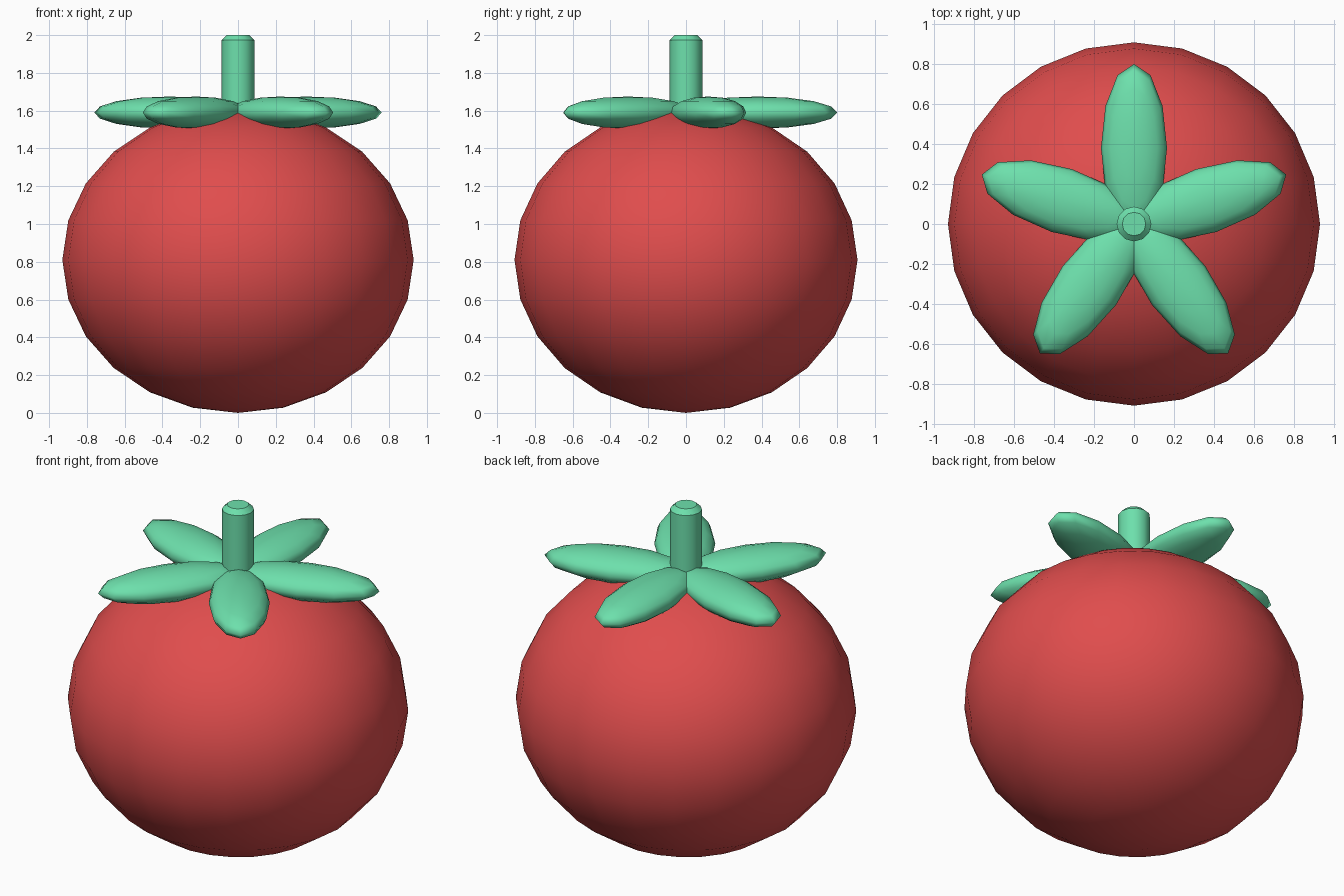
import bpy, math
from mathutils import Matrix

if "Cube" in bpy.data.objects:
    bpy.data.objects.remove(bpy.data.objects["Cube"])


def material(name, rgb):
    m = bpy.data.materials.new(name)
    m.diffuse_color = (*rgb, 1)
    m.use_nodes = True
    m.node_tree.nodes["Principled BSDF"].inputs["Base Color"].default_value = m.diffuse_color
    return m


RED = material("tomato red", (0.745, 0.074, 0.074))
GREEN = material("leaf green", (0.153, 0.745, 0.413))


def finish(name, mat, angle=180):
    ob = bpy.context.object
    ob.name = name
    ob.data.materials.append(mat)
    bpy.ops.object.shade_smooth_by_angle(angle=math.radians(angle))
    return ob


def ellipsoid(name, mat, segs, rings, radii, matrix):
    bpy.ops.mesh.primitive_uv_sphere_add(segments=segs, ring_count=rings, radius=1)
    ob = finish(name, mat)
    ob.data.transform(matrix @ Matrix.Diagonal((*radii, 1)))
    return ob


# squashed round fruit
ellipsoid("fruit", RED, 24, 12, (0.93, 0.908, 0.81), Matrix.Translation((0, 0, 0.81)))

# five flat leaves in a star, one pointing to the back
for i in range(5):
    turn = Matrix.Rotation(math.radians(90 + 72 * i), 4, 'Z')
    ellipsoid(f"leaf_{i + 1}", GREEN, 12, 8, (0.42, 0.165, 0.085),
              turn @ Matrix.Translation((0.38, 0, 1.59)))

# upright stem with a bevelled top
bpy.ops.mesh.primitive_cylinder_add(vertices=12, radius=0.087, depth=0.44, location=(0, 0, 1.78))
stem = finish("stem", GREEN, 60)
bevel = stem.modifiers.new("bevel", 'BEVEL')
bevel.width = 0.027
bevel.segments = 1
bevel.limit_method = 'ANGLE'
bevel.angle_limit = math.radians(60)
